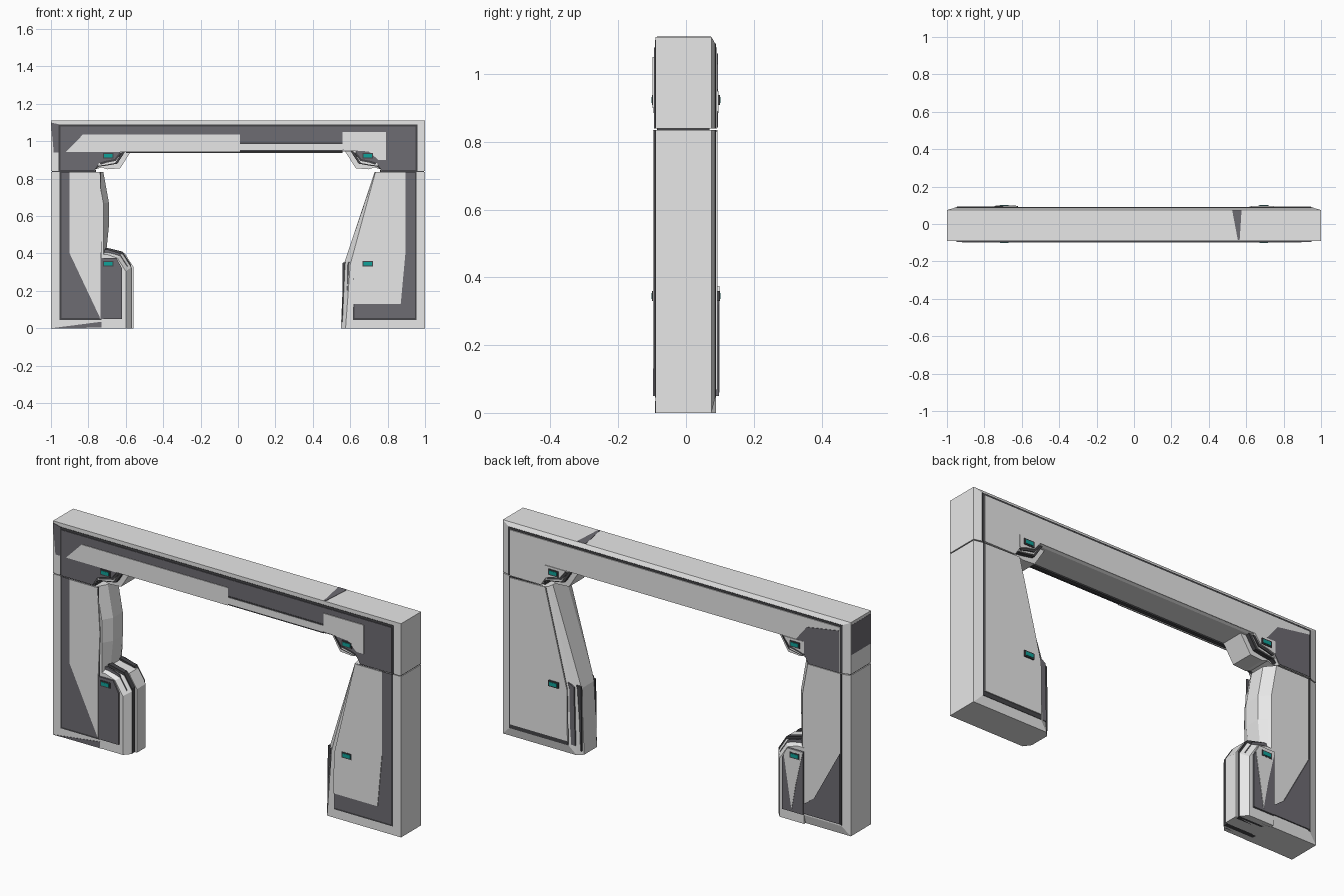
import bpy, bmesh

if "Cube" in bpy.data.objects:
    bpy.data.objects.remove(bpy.data.objects["Cube"])


def material(name, r, g, b):
    m = bpy.data.materials.new(name)
    m.diffuse_color = (r, g, b, 1)
    m.use_nodes = True
    m.node_tree.nodes["Principled BSDF"].inputs["Base Color"].default_value = m.diffuse_color
    return m


LIGHT = material("light_grey", 0.80, 0.80, 0.80)
DARK = material("dark_grey", 0.155, 0.15, 0.17)
BLACK = material("groove_grey", 0.06, 0.06, 0.065)
TEAL = material("teal_light", 0.005, 0.36, 0.32)


def loft(name, rings, mat):
    """Join matching x,z outlines placed at successive y depths."""
    bm = bmesh.new()
    loops = [[bm.verts.new((x, y, z)) for x, z in pts] for y, pts in rings]
    n = len(loops[0])
    for a, b in zip(loops, loops[1:]):
        for i in range(n):
            j = (i + 1) % n
            bm.faces.new((a[i], a[j], b[j], b[i]))
    bm.faces.new(loops[0])
    bm.faces.new(loops[-1])
    bmesh.ops.recalc_face_normals(bm, faces=bm.faces)
    me = bpy.data.meshes.new(name)
    bm.to_mesh(me)
    bm.free()
    me.materials.append(mat)
    ob = bpy.data.objects.new(name, me)
    bpy.context.collection.objects.link(ob)
    return ob


def slab(name, pts, y0, y1, mat):
    return loft(name, [(y0, pts), (y1, pts)], mat)


def box(x0, x1, z0, z1):
    return [(x0, z0), (x1, z0), (x1, z1), (x0, z1)]


def flip(pts):
    return [(-x, z) for x, z in pts]


# Lintel with corner blocks, rim sloping up to the back panel
outer = [(-1, 1.11), (1, 1.11), (1, .84), (.77, .84), (.70, .945), (-.70, .945), (-.77, .84), (-1, .84)]
inset = [(-.96, 1.09), (.96, 1.09), (.96, .84), (.77, .84), (.70, .95), (-.70, .95), (-.77, .84), (-.96, .84)]
# Only the outer border of the back panel steps in, to leave a thin groove
core = [(x * .988, z - .012) if z > 1 else (x * .988 if abs(x) > .9 else x, z) for x, z in inset]
loft("lintel", [(-.09, outer), (.075, outer), (.086, inset)], LIGHT)
slab("lintel_front_groove", inset, -.092, -.088, BLACK)
slab("lintel_front_panel", core, -.095, -.09, DARK)
slab("lintel_back_groove", inset, .084, .088, BLACK)
slab("lintel_back_panel", core, .086, .092, LIGHT)

# Light plates on the lintel front
slab("lintel_left_plate", [(-.92, .943), (-.83, 1.035), (.01, 1.035), (.01, .943)], -.098, -.092, LIGHT)
slab("lintel_lower_line", box(0, .56, .945, .992), -.0965, -.092, BLACK)
slab("lintel_lower_strip", box(0, .56, .952, .985), -.098, -.092, LIGHT)
slab("lintel_right_plate", [(.56, 1.05), (.79, 1.05), (.79, .9), (.75, .9), (.70, .945), (.56, .955)],
     -.099, -.092, LIGHT)
slab("lintel_shadow_line", box(-.6, .56, .938, .946), -.08, -.06, BLACK)

# Dark painted areas at the left corner, and the wedge seam on the right
slab("corner_back_panel", [(-.945, 1.06), (-.76, 1.03), (-.70, .955), (-.77, .842), (-.945, .842)],
     .088, .0945, DARK)
slab("corner_side_panel", box(-1.001, -.995, .94, 1.095), -.085, .07, DARK)
slab("corner_front_edge", [(-1, 1.1), (-.955, 1.09), (-.955, .94), (-.985, .94)], -.092, -.088, DARK)
loft("top_wedge_seam", [(-.085, box(.555, .565, 1.105, 1.1115)), (.074, box(.525, .575, 1.105, 1.1115))], DARK)

# Right leg: tapered, with bevelled inner edge
mid_r = [(1, 0), (1, .835), (.73, .835), (.565, .34), (.55, 0)]
rim_r = [(1, 0), (1, .835), (.735, .835), (.60, .34), (.575, 0)]
pan_r = [(.955, .045), (.955, .835), (.745, .835), (.62, .335), (.615, .045)]
loft("right_leg", [(-.09, rim_r), (-.055, mid_r), (.05, mid_r), (.075, rim_r), (.086, pan_r)], LIGHT)
slab("right_leg_front_groove", pan_r, -.092, -.088, BLACK)
slab("right_leg_front_panel", [(.945, .055), (.945, .835), (.745, .835), (.622, .335), (.622, .055)],
     -.095, -.09, DARK)
slab("right_leg_front_plate", [(.74, .835), (.895, .835), (.895, .4), (.87, .13), (.617, .13), (.62, .335)],
     -.098, -.092, LIGHT)
slab("right_leg_back_groove", pan_r, .084, .088, BLACK)
slab("right_leg_back_plate", [(.946, .068), (.946, .83), (.745, .835), (.62, .335), (.617, .068)],
     .086, .093, LIGHT)

# Left leg: narrow upper part
mid_l = [(-1, 0), (-1, .835), (-.72, .835), (-.69, .67), (-.69, .55), (-.705, .40), (-.705, 0)]
rim_l = [(-1, 0), (-1, .835), (-.75, .835), (-.72, .67), (-.72, .55), (-.72, .40), (-.72, 0)]
pan_l = [(-.955, .045), (-.955, .835), (-.76, .835), (-.73, .67), (-.73, .55), (-.73, .40), (-.73, .045)]
loft("left_leg", [(-.09, rim_l), (-.04, mid_l), (.04, mid_l), (.075, rim_l), (.087, pan_l)], LIGHT)
slab("left_leg_front_groove", pan_l, -.092, -.088, BLACK)
slab("left_leg_front_panel", box(-.945, -.735, .055, .835), -.095, -.09, DARK)
slab("left_leg_front_plate", [(-.9, .835), (-.74, .835), (-.725, .6), (-.735, .38), (-.735, .05), (-.9, .4)],
     -.098, -.092, LIGHT)
slab("left_leg_back_line", box(-.957, -.947, .05, .835), .084, .089, BLACK)
slab("left_leg_back_panel", [(-.947, .42), (-.947, .055), (-.70, .055), (-.735, .1), (-.80, .15)],
     .084, .093, DARK)
slab("left_leg_foot_edge", [(-1, 0), (-.73, .035), (-.73, .004)], -.092, -.088, DARK)


# Left lower housing: layered shells separated by dark slots
def arch(x, z):
    return [(-.74, 0), (x, 0), (x, z - .09), (x - .045, z - .02), (-.70, z), (-.74, z)]


slab("housing_core", arch(-.56, .42), -.03, .042, LIGHT)
for s, side in ((-1, "front"), (1, "back")):
    slab("housing_slot_" + side, arch(-.572, .43), s * .03, s * .055, BLACK)
    loft("housing_shell_" + side, [(s * .055, arch(-.57, .415)), (s * .088, arch(-.60, .395))], LIGHT)
    slab("housing_rim_" + side, arch(-.59, .422), s * .062, s * .070, DARK)
    slab("housing_panel_" + side, [(-.74, .05), (-.62, .05), (-.62, .32), (-.65, .375), (-.74, .375)],
         s * .086, s * .097, DARK)
    # Dark fins on the right leg's inner edge
    slab("right_leg_fin_" + side, [(.60, .02), (.556, .02), (.56, .35), (.60, .36)],
         s * .052, s * .062, BLACK)
    slab("right_leg_outer_fin_" + side, [(.62, .05), (.58, .05), (.587, .35), (.62, .37)],
         s * .074, s * .082, DARK)
# Light upper facet on the back of the housing
slab("housing_back_facet", [(-.74, .375), (-.65, .375), (-.63, .34), (-.675, .06), (-.70, .2)],
     .09, .099, LIGHT)

# Mirrored corner brackets, seams and indicator lights
bracket = [(.57, .95), (.63, .855), (.70, .85), (.73, .86), (.79, .84), (.80, .95)]
layer = [(.60, .95), (.645, .88), (.70, .87), (.74, .865), (.78, .84), (.80, .95)]
cover = [(.625, .95), (.66, .905), (.71, .895), (.74, .885), (.745, .89), (.745, .95)]
for s, side in ((1, "right"), (-1, "left")):
    def turn(pts):
        return pts if s > 0 else flip(pts)
    slab("bracket_" + side, turn(bracket), -.06, .06, LIGHT)
    slab("leg_seam_" + side, turn(box(.76, .995, .83, .845)), -.086, .07, BLACK)
    for f, face in ((-1, "front"), (1, "back")):
        tag = side + "_" + face
        slab("bracket_slot_" + tag, turn(layer), f * .06, f * .080, BLACK)
        slab("bracket_step_" + tag, turn([(x + .012, z + .004) for x, z in layer]),
             f * .078, f * .084, LIGHT)
        slab("bracket_rim_" + tag, turn([(x - .006, z - .01) for x, z in cover]),
             f * .084, f * .089, BLACK)
        slab("bracket_cover_" + tag, turn(cover), f * .084, f * .0955, LIGHT if f > 0 else DARK)
        for z, level in ((.345, "lower"), (.923, "upper")):
            slab(f"light_frame_{tag}_{level}", turn(box(.666, .722, z - .015, z + .015)),
                 f * .09, f * .1, BLACK)
            slab(f"light_{tag}_{level}", turn(box(.672, .716, z - .009, z + .009)),
                 f * .098, f * .102, TEAL)
